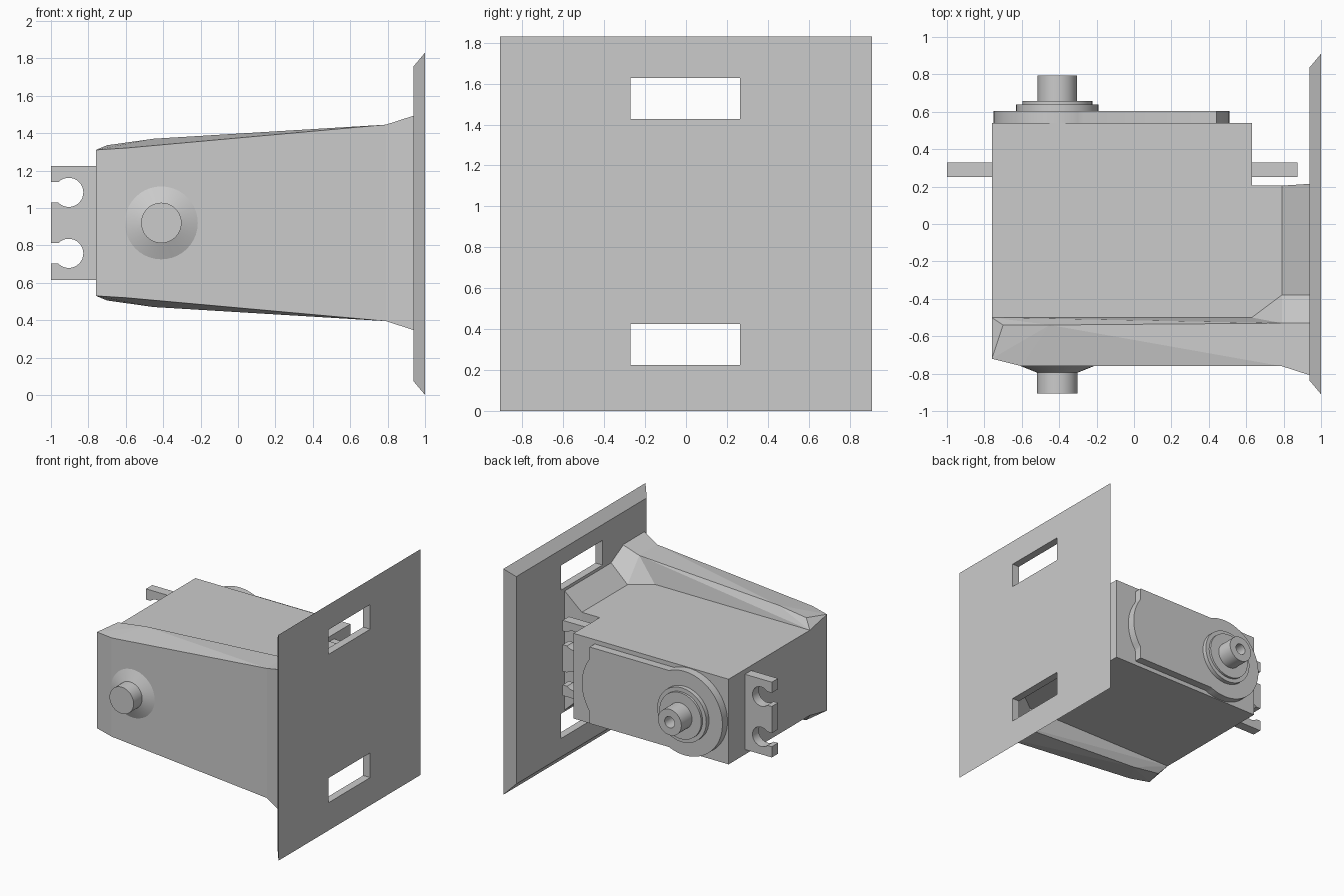
import bpy, bmesh, math

if "Cube" in bpy.data.objects:
    bpy.data.objects.remove(bpy.data.objects["Cube"])

CZ = 0.92          # height of the symmetry plane
AX = -0.41         # x of the shaft axis


def finish(bm, name, smooth=False):
    bmesh.ops.recalc_face_normals(bm, faces=bm.faces)
    me = bpy.data.meshes.new(name)
    bm.to_mesh(me)
    bm.free()
    ob = bpy.data.objects.new(name, me)
    bpy.context.collection.objects.link(ob)
    if smooth:
        bpy.ops.object.select_all(action='DESELECT')
        bpy.context.view_layer.objects.active = ob
        ob.select_set(True)
        bpy.ops.object.shade_smooth_by_angle(angle=math.radians(30))
    return ob


def box(name, x, y, z):
    bm = bmesh.new()
    bmesh.ops.create_cube(bm, size=1)
    for v in bm.verts:
        for i, (lo, hi) in enumerate((x, y, z)):
            v.co[i] = lo if v.co[i] < 0 else hi
    return finish(bm, name)


def hull(name, pts):
    bm = bmesh.new()
    for p in pts:
        bm.verts.new(p)
    r = bmesh.ops.convex_hull(bm, input=bm.verts)
    bmesh.ops.delete(bm, geom=[v for v in bm.verts if not v.link_faces], context='VERTS')
    bmesh.ops.dissolve_limit(bm, angle_limit=0.01, verts=bm.verts, edges=bm.edges)
    return finish(bm, name)


def extrude_y(name, outline, y0, y1, smooth=False):
    bm = bmesh.new()
    face = bm.faces.new([bm.verts.new((x, y0, z)) for x, z in outline])
    r = bmesh.ops.extrude_face_region(bm, geom=[face], use_keep_orig=True)
    for g in r['geom']:
        if isinstance(g, bmesh.types.BMVert):
            g.co.y = y1
    return finish(bm, name, smooth)


def lathe(name, profile, n=40):
    # revolve (radius, y) points about the shaft axis
    bm = bmesh.new()
    rings = [[bm.verts.new((AX + r * math.cos(2 * math.pi * k / n), y,
                            CZ + r * math.sin(2 * math.pi * k / n))) for k in range(n)]
             for r, y in profile]
    for a, b in zip(rings, rings[1:]):
        for k in range(n):
            j = (k + 1) % n
            bm.faces.new((a[k], a[j], b[j], b[k]))
    bm.faces.new(rings[0])
    bm.faces.new(rings[-1])
    return finish(bm, name, True)


def arc(cx, cz, r, a0, a1, n):
    return [(cx + r * math.cos(math.radians(a0 + (a1 - a0) * k / n)),
             cz + r * math.sin(math.radians(a0 + (a1 - a0) * k / n))) for k in range(n + 1)]


# Motor case
box("motor_case", (-0.76, 0.63), (-0.55, 0.54), (CZ - 0.345, CZ + 0.345))

# Gear cover: round around the shaft, straight sides, bulged far end
h, R = 0.31, 0.34
a = math.degrees(math.asin(h / R))
cover = arc(AX, CZ, R, a, 360 - a, 40)
cover += [(0.44, CZ - h), (0.44, CZ - 0.22)]
cover += arc(0.15, CZ, 0.36, -35, 35, 14)
cover += [(0.44, CZ + 0.22), (0.44, CZ + h)]
extrude_y("gear_cover", cover, 0.53, 0.605, True)

# Output shaft with stepped collar and screw hole
lathe("output_shaft", [(0.22, 0.60), (0.22, 0.64), (0.187, 0.64), (0.187, 0.658), (0.105, 0.658),
                       (0.105, 0.795), (0.045, 0.795), (0.045, 0.69)])

# Mounting ears with two open keyholes each
ear = [(-0.74, CZ - 0.305), (-1.0, CZ - 0.305)]
for zc in (CZ - 0.163, CZ + 0.163):
    ear += [(-1.0, zc - 0.055)] + arc(-0.905, zc, 0.078, 225, 495, 24) + [(-1.0, zc + 0.055)]
ear += [(-1.0, CZ + 0.305), (-0.74, CZ + 0.305)]
extrude_y("left_ear", ear, 0.25, 0.33, True)
extrude_y("right_ear", [(-0.125 - x, z) for x, z in ear], 0.25, 0.33, True)

# Tapered front shell of the bracket
half = [(-0.76, -0.50, 0.345), (0.63, -0.50, 0.345), (-0.70, -0.54, 0.415), (-0.45, -0.54, 0.45),
        (0.79, -0.53, 0.525), (-0.76, -0.72, 0.39), (-0.60, -0.76, 0.40), (0.79, -0.76, 0.525)]
hull("bracket_front", [(x, y, CZ + s * z) for x, y, z in half for s in (1, -1)])

# Rear wall of the bracket, flaring into the base plate
stations = [(0.63, [(0.205, 0.345), (-0.50, 0.345), (-0.53, 0.505), (-0.75, 0.505)]),
            (0.79, [(0.205, 0.345), (-0.38, 0.345), (-0.53, 0.525), (-0.76, 0.525)]),
            (0.945, [(0.215, 0.49), (-0.38, 0.49), (-0.53, 0.575), (-0.81, 0.575)])]
bm = bmesh.new()
loops = []
for x, prof in stations:
    ring = [(y, z) for y, z in prof] + [(y, -z) for y, z in reversed(prof)]
    loops.append([bm.verts.new((x, y, CZ + z)) for y, z in ring])
for p, q in zip(loops, loops[1:]):
    for k in range(8):
        j = (k + 1) % 8
        bm.faces.new((p[k], p[j], q[j], q[k]))
bm.faces.new(loops[0])
bm.faces.new(loops[-1])
finish(bm, "bracket_rear")

# Pivot pin on a conical foot
lathe("pivot_pin", [(0.195, -0.75), (0.195, -0.76), (0.108, -0.795), (0.108, -0.905)])

# Base plate with bevelled rim and two slots
plate = hull("base_plate", [(x, sy * (0.91 - d), 0.915 + sz * (0.915 - d))
                            for x, d in ((1.0, 0), (0.937, 0.075)) for sy in (1, -1) for sz in (1, -1)])
for i, zc in enumerate((0.325, 1.527)):
    cutter = box(f"slot_cutter_{i}", (0.8, 1.2), (-0.27, 0.265), (zc - 0.1, zc + 0.1))
    cutter.hide_render = True
    cutter.hide_viewport = True
    m = plate.modifiers.new(f"slot_{i}", 'BOOLEAN')
    m.object = cutter
    m.operation = 'DIFFERENCE'
    m.solver = 'EXACT'
